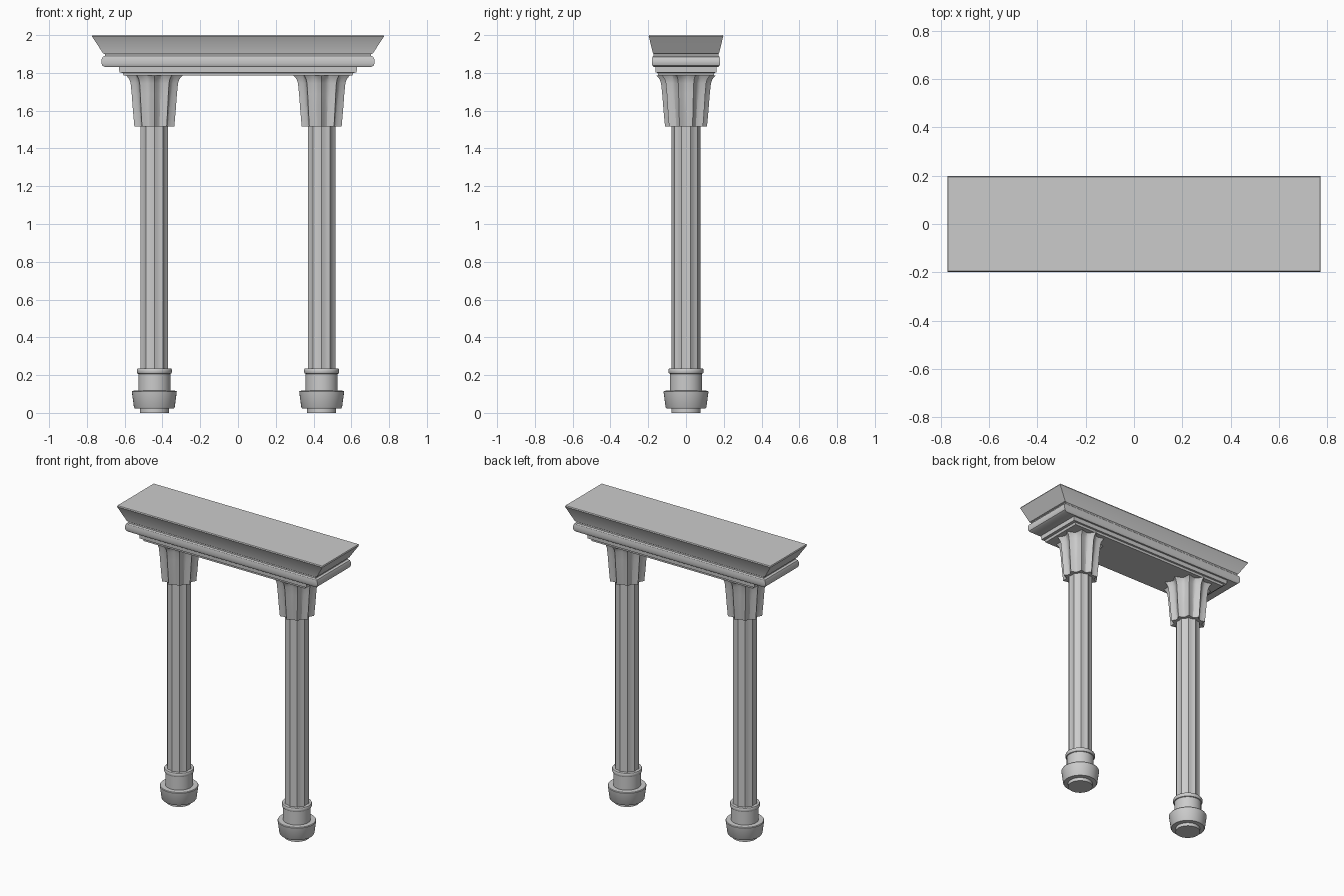
import bpy, bmesh, math

if "Cube" in bpy.data.objects:
    bpy.data.objects.remove(bpy.data.objects["Cube"])


def loft(name, rings, x=0.0, angle=30):
    """Skin a stack of equal-length point rings and cap both ends."""
    bm = bmesh.new()
    rows = [[bm.verts.new(p) for p in ring] for ring in rings]
    n = len(rows[0])
    for a, b in zip(rows, rows[1:]):
        for i in range(n):
            j = (i + 1) % n
            bm.faces.new((a[i], a[j], b[j], b[i]))
    bm.faces.new(rows[0][::-1])
    bm.faces.new(rows[-1])
    bmesh.ops.recalc_face_normals(bm, faces=bm.faces)
    mesh = bpy.data.meshes.new(name)
    bm.to_mesh(mesh)
    bm.free()
    obj = bpy.data.objects.new(name, mesh)
    obj.location.x = x
    bpy.context.collection.objects.link(obj)
    bpy.ops.object.select_all(action='DESELECT')
    obj.select_set(True)
    bpy.context.view_layer.objects.active = obj
    bpy.ops.object.shade_smooth_by_angle(angle=math.radians(angle))
    return obj


def fluted(outer, inner, z, points=10, steps=6):
    """Ring with sharp ridges and hollow flutes between them."""
    n = points * steps
    ring = []
    for i in range(n):
        a = math.pi / 2 + 2 * math.pi * i / n
        t = (i % steps) / steps
        r = outer - (outer - inner) * math.sin(math.pi * t)
        ring.append((r * math.cos(a), r * math.sin(a), z))
    return ring


def rect(hx, hy, z):
    return [(-hx, -hy, z), (hx, -hy, z), (hx, hy, z), (-hx, hy, z)]


# Base profile (radius, height)
base = [(.077, 0), (.077, .022), (.104, .024), (.108, .03), (.119, .112),
        (.116, .117), (.085, .118), (.085, .207), (.090, .209), (.093, .215),
        (.093, .228), (.090, .234), (.070, .235)]
# Capital profile (ridge radius, flute radius, height)
capital = [(.111, .088, 1.515), (.119, .096, 1.60), (.126, .104, 1.69),
           (.132, .109, 1.745), (.139, .113, 1.765), (.149, .118, 1.778),
           (.158, .122, 1.787)]

for side, x in (("left", -.443), ("right", .443)):
    loft(side + "_base", [fluted(r, r, z) for r, z in base], x)
    loft(side + "_shaft", [fluted(.0765, .070, z) for z in (.23, 1.53)], x, 25)
    loft(side + "_capital", [fluted(*p) for p in capital], x, 25)

# Lintel: stepped lower slab, rounded moulding, flaring cornice
profile = [(.605, .148, 1.785), (.610, .150, 1.80), (.628, .161, 1.802),
           (.630, .162, 1.83), (.705, .172, 1.831), (.718, .178, 1.838),
           (.723, .181, 1.85), (.723, .181, 1.868), (.717, .178, 1.884),
           (.704, .172, 1.89), (.704, .172, 1.90), (.714, .175, 1.903),
           (.771, .196, 1.99), (.773, .198, 1.993), (.770, .195, 2.0)]
loft("lintel", [rect(*p) for p in profile])
